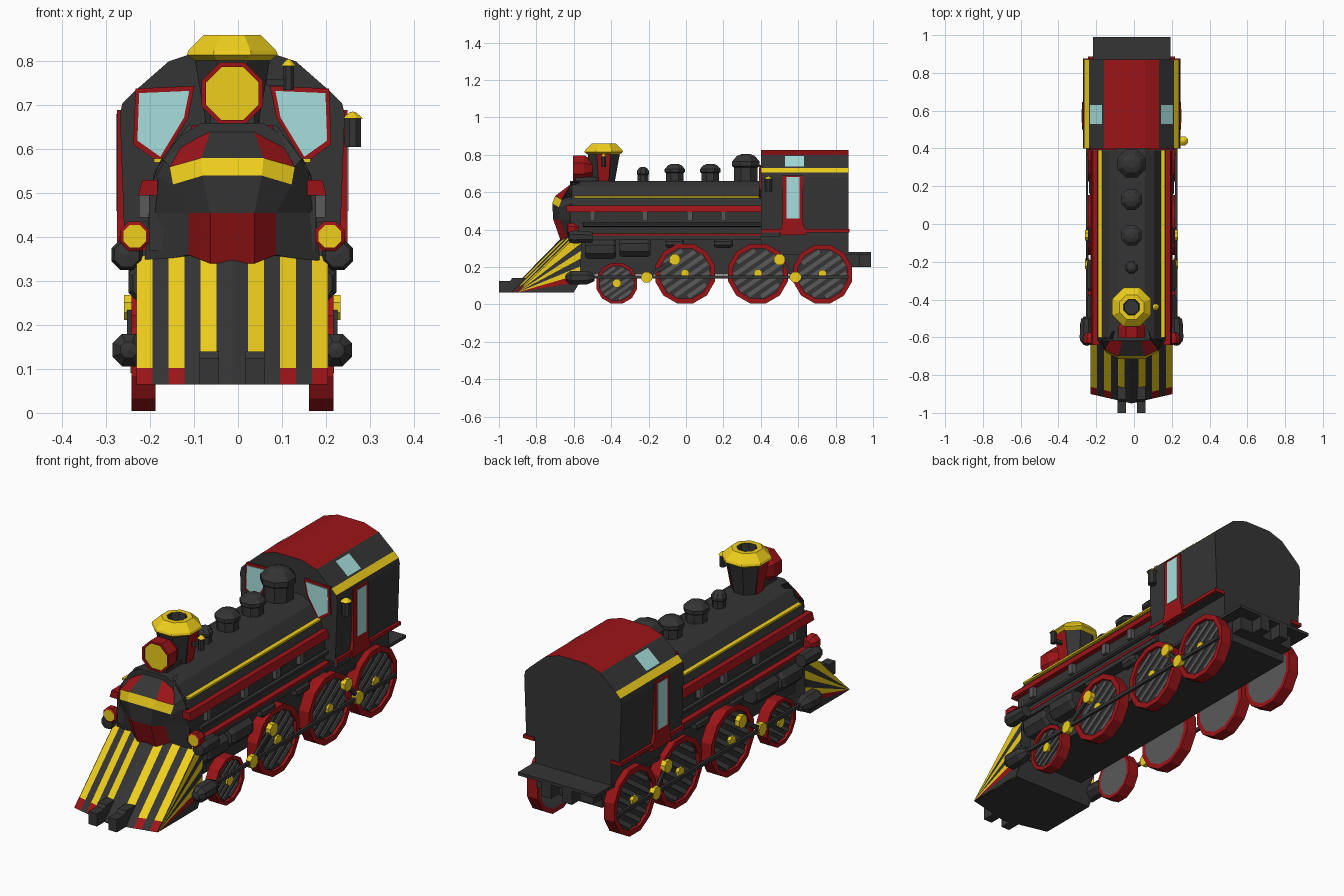
import bpy, bmesh, math
from mathutils import Vector

if "Cube" in bpy.data.objects:
    bpy.data.objects.remove(bpy.data.objects["Cube"])

def material(name, c):
    m = bpy.data.materials.new(name)
    m.diffuse_color = (*c, 1)
    m.use_nodes = True
    m.node_tree.nodes["Principled BSDF"].inputs["Base Color"].default_value = m.diffuse_color
    return m

MATS = {'D': material('dark', (.035, .035, .035)), 'R': material('red', (.33, .007, .009)),
        'Y': material('yellow', (.86, .62, .012)), 'B': material('glass', (.38, .74, .72)),
        'G': material('grey', (.1, .1, .1))}
KEYS = list(MATS)

def mesh(name, verts, faces, cols='D'):
    """Mesh with one colour letter per face (the last letter repeats)."""
    bm = bmesh.new()
    vs = [bm.verts.new(v) for v in verts]
    for i, f in enumerate(faces):
        bm.faces.new([vs[j] for j in f]).material_index = KEYS.index(cols[min(i, len(cols) - 1)])
    bmesh.ops.remove_doubles(bm, verts=bm.verts, dist=1e-5)
    bmesh.ops.recalc_face_normals(bm, faces=bm.faces)
    me = bpy.data.meshes.new(name)
    bm.to_mesh(me)
    bm.free()
    for k in KEYS:
        me.materials.append(MATS[k])
    ob = bpy.data.objects.new(name, me)
    bpy.context.collection.objects.link(ob)
    return ob

def place(axis, u, v, w):
    return {'x': (w, u, v), 'y': (u, w, v), 'z': (u, v, w)}[axis]

def prism(name, pts, axis, a, b, sides='D', caps='D'):
    """Polygon in the plane across the axis, extruded from a to b."""
    n = len(pts)
    verts = [place(axis, u, v, w) for w in (a, b) for u, v in pts]
    faces = [(i, (i + 1) % n, (i + 1) % n + n, i + n) for i in range(n)]
    cols = ''.join(sides[min(i, len(sides) - 1)] for i in range(n)) + caps
    return mesh(name, verts, faces + [tuple(range(n)), tuple(range(n, 2 * n))], cols)

def box(name, x, y, z, col='D'):
    return prism(name, [(x[0], y[0]), (x[1], y[0]), (x[1], y[1]), (x[0], y[1])], 'z', *z, col, col)

def lathe(name, axis, centre, prof, cols='D', n=8):
    """Profile of (radius, position along axis), spun round the axis."""
    verts = []
    for r, w in prof:
        for k in range(n):
            t = 2 * math.pi * (k + .5) / n
            verts.append(place(axis, centre[0] + r * math.cos(t), centre[1] + r * math.sin(t), w))
    faces, fc = [], ''
    for i in range(len(prof) - 1):
        for k in range(n):
            q = [i * n + k, i * n + (k + 1) % n, (i + 1) * n + (k + 1) % n, (i + 1) * n + k]
            if prof[i][0] == 0: q.pop(0)
            elif prof[i + 1][0] == 0: q.pop(2)
            faces.append(q)
            fc += cols[min(i, len(cols) - 1)]
    return mesh(name, verts, faces, fc)

def both(half):
    return half + [(-x, z) for x, z in reversed(half)]

# boiler, with frame below
prism('boiler', both([(.19, .37), (.19, .5), (.17, .56), (.12, .63), (.07, .66)]), 'y', -.62, .42)
box('chassis', (-.155, .155), (-.58, .87), (.16, .38))

# nose: rows of (z, colour columns), lofted across six columns
rows = [(.655, -.60, .09, .10), (.58, -.70, .142, .16), (.54, -.715, .135, .18),
        (.455, -.71, .10, .19), (.34, -.67, .10, .20)]
verts, faces = [], []
for z, y, w, edge in rows:
    for u in (-1, -.5, .5, 1):
        dz = -.02 * (abs(u) == 1) if .5 < z < .6 else .02 * (abs(u) == 1) * (z < .4)
        verts.append((u * w, y + .035 * (abs(u) == 1), z + dz))
    verts += [(-edge, -.61, z), (edge, -.61, z)]
for i in range(4):
    a, b = i * 6, i * 6 + 6
    faces += [(a + p, a + q, b + q, b + p) for p, q in ((4, 0), (0, 1), (1, 2), (2, 3), (3, 5))]
faces += [(4, 0, 1, 2, 3, 5), (28, 24, 25, 26, 27, 29)]
mesh('nose', verts, faces, 'DRDRD' 'DYYYD' 'DDDDD' 'DRRRD' 'D')

# cowcatcher: striped V-shaped front, fanned sides, closed underside
verts, faces, cols = [], [], ''
for u in range(-6, 7):
    k = 1 - abs(u) / 6
    lo, hi = Vector((.218 * u / 6, -.90 - .05 * k, .065)), Vector((.218 * u / 6, -.58 - .07 * k, .372))
    verts += [lo, lo.lerp(hi, .12), hi]
for i in range(12):
    a = 3 * i
    stripe = i % 2 == (0 if i < 6 else 1)
    faces += [(a, a + 3, a + 4, a + 1), (a + 1, a + 4, a + 5, a + 2)]
    cols += ('R' if i in (0, 2, 9, 11) else 'Y' if stripe else 'D') + ('Y' if stripe else 'D')
n = len(verts)
verts += [(.218, -.6, .065), (-.218, -.6, .065), (.218, -.555, .372), (-.218, -.555, .372)]
faces += [[3 * i for i in range(13)] + [n, n + 1], [3 * i + 2 for i in range(13)] + [n + 2, n + 3],
          (n, n + 1, n + 3, n + 2)]
mesh('cowcatcher', verts, faces, cols + 'D')
for s in (-1, 1):
    x = s * .22
    fan = [(x, -.9, .065), (x, -.58, .372)] + [(x, -.555 - .002 * i, .372 - .042 * i) for i in range(7)]
    fan.append((x, -.6, .065))
    mesh('cowcatcher_side', fan, [(0, i, i + 1) for i in range(1, 9)], 'YYDYDYRD')
    prism('front_coupler', [(-1, .065), (-.86, .065), (-.86, .14), (-.93, .14), (-.94, .125), (-1, .125)],
          'x', s * .03, s * .075)

# chimney with red side panels and a flared yellow cap
ch = (0, -.44)
lathe('chimney', 'z', ch, [(.065, .6), (.065, .66), (.095, .815)])
lathe('chimney_cap', 'z', ch, [(.09, .80), (.112, .815), (.108, .825), (.07, .86), (.045, .86), (.04, .82), (0, .82)],
      'YYYYDD')
for s in (-1, 1):
    mesh('chimney_panel', [(s * .064, -.467, .65), (s * .064, -.413, .65), (s * .091, -.402, .812),
                           (s * .091, -.478, .812)], [(0, 1, 2, 3)], 'R')

# headlight
lathe('headlight', 'y', (0, .727), [(0, -.595), (.065, -.595), (.065, -.603), (.076, -.603), (.076, -.545), (.05, -.5), (0, -.5)],
      'YRRRR')
box('headlight_bracket', (-.05, .05), (-.59, -.46), (.63, .68))

# domes along the boiler top
for y, r, top in ((-.23, .034, .735), (-.06, .055, .752), (.13, .056, .752), (.32, .075, .805)):
    h = top - .64
    lathe('dome', 'z', (0, y), [(r * .9, .64), (r * .9, .64 + h * .55), (r * 1.06, .64 + h * .6),
                               (r * 1.06, .64 + h * .75), (r * .7, .64 + h * .93), (r * .3, top), (0, top)])

# whistles on the right side
for x, y, z in ((.128, -.44, .735), (.274, .44, .605)):
    r, h = (.014, .055) if y < 0 else (.02, .065)
    lathe('whistle', 'z', (x, y), [(0, z), (r, z), (r, z + h), (r * 1.3, z + h), (r * .4, z + h + .014), (0, z + h + .016)],
          'DDYYY')
    box('whistle_bracket', (x - .05, x), (y - .008, y + .008), (z + .01, z + .025))

# cab with faceted roof
prism('cab', both([(.245, .385), (.256, .68), (.25, .705), (.225, .73), (.145, .8), (.07, .825)]),
      'y', .4, .87, 'DDYDRRRDYDDD')
box('cab_base', (-.2, .2), (.4, .87), (.27, .39))
for s in (-1, 1):
    box('cab_trim', (s * .2, s * .258), (.4, .875), (.385, .402), 'R')
    prism('door_frame', [(.5, .37), (.645, .37), (.625, .44), (.625, .69), (.515, .69), (.515, .44)],
          'x', s * .24, s * .262, 'R', 'RR')
    box('door_glass', (s * .24, s * .265), (.538, .608), (.46, .68), 'B')
    box('door_post', (s * .235, s * .256), (.4, .5), (.36, .39))
    mesh('skylight', [(s * .157, .53, .793), (s * .157, .63, .793), (s * .22, .63, .738), (s * .22, .53, .738)],
         [(0, 1, 2, 3)], 'B')
    win = [(s * x, z) for x, z in ((.212, .728), (.098, .733), (.11, .672), (.164, .583), (.216, .62))]
    big = [(s * .165 + (x - s * .165) * 1.18, .67 + (z - .67) * 1.18) for x, z in win]
    prism('front_window_frame', big, 'y', .392, .41, 'R', 'RR')
    prism('front_window', win, 'y', .389, .41, 'B', 'BB')

# rear platform and couplers
box('rear_platform', (-.205, .205), (.38, .99), (.265, .28))
box('rear_beam', (-.15, .15), (.85, .93), (.2, .27))
for s in (-1, 1):
    box('rear_coupler', (s * .03, s * .08), (.9, .99), (.2, .268))

def wheel(s, y, r):
    """Red-rimmed wheel with slanted ribs and a yellow hub."""
    lathe('wheel', 'x', (y, r), [(0, s * .175), (r * .86, s * .175), (r, s * .175), (r, s * .23),
                               (r * .84, s * .23), (r * .84, s * .216), (0, s * .216)], 'GRRRRD', 12)
    lathe('wheel_hub', 'x', (y, r), [(.024, s * .21), (.024, s * .232), (0, s * .232)], 'Y')
    d, p = Vector((.82, .57)), Vector((-.57, .82))
    step = r * .27
    for k in range(-2, 4):
        o = (k - .5) * step
        e = math.sqrt((r * .82) ** 2 - (abs(o) + step * .25) ** 2)
        c = Vector((y, r)) + p * o
        rib = [c + d * e * a + p * step * .25 * b for a, b in ((-1, -1), (1, -1), (1, 1), (-1, 1))]
        prism('wheel_rib', rib, 'x', s * .21, s * .222, 'G', 'GG')

for s in (-1, 1):
    for y, r in ((-.37, .113), (-.005, .165), (.385, .165), (.73, .162)):
        wheel(s, y, r)
    # driving rods and pins
    box('lower_rod', (s * .23, s * .242), (-.55, .87), (.138, .155))
    for y, z, y2, z2 in ((-.21, .145, -.06, .24), (.5, .24, .585, .145)):
        prism('link_rod', [(y, z - .012), (y2, z2 - .012), (y2, z2 + .012), (y, z + .012)], 'x', s * .228, s * .24)
        for a, b in ((y, z), (y2, z2)):
            lathe('rod_pin', 'x', (a, b), [(0, s * .222), (.031, s * .222), (.031, s * .246), (0, s * .246)], 'Y')
    # piston cylinders and side tanks
    lathe('piston', 'y', (s * .236, .143), [(0, -.645), (.02, -.64), (.04, -.615), (.04, -.53), (.02, -.49), (0, -.49)])
    for a, b, z in ((-.54, -.375, .24), (-.355, -.19, .26)):
        box('tank_mount', (s * .14, s * .2), (a, b), (z + .02, .37))
        lathe('side_tank', 'y', (s * .185, (z + .35) / 2), [(0, a), (.045, a), (.056, a + .015), (.056, b - .015), (.045, b), (0, b)])
    lathe('lamp_step', 'y', (s * .24, .36), [(0, -.63), (.03, -.625), (.038, -.6), (.03, -.5), (0, -.5)])
    lathe('front_lamp', 'y', (s * .222, .402), [(0, -.635), (.028, -.635), (.036, -.63), (.036, -.6), (.02, -.575), (0, -.575)], 'YRRRR')
    # running board, red shelf, yellow line and pipes
    box('running_board', (s * .14, s * .215), (-.6, .4), (.345, .37))
    box('running_board_edge', (s * .19, s * .217), (-.6, .4), (.368, .38), 'R')
    prism('red_shelf', [(s * .17, .495), (s * .215, .495), (s * .205, .53), (s * .17, .53)], 'y', -.64, .4, 'R', 'RR')
    box('yellow_line', (s * .155, s * .178), (-.6, .39), (.57, .579), 'Y')
    lathe('side_pipe', 'y', (s * .2, .425), [(0, -.55), (.012, -.55), (.012, .4), (0, .4)], n=6)
    for y in (-.5, -.22, .02, .2):
        box('pipe_bracket', (s * .185, s * .212), (y - .014, y + .014), (.445, .495), 'G')
    for y in (-.06, .2):
        lathe('air_tank', 'y', (s * .2, .327), [(0, y - .05), (.018, y - .05), (.027, y - .035), (.027, y + .035), (.018, y + .05), (0, y + .05)])

# body sits slightly off centre because of the side whistle
for ob in bpy.context.collection.objects:
    ob.location.x -= .013
